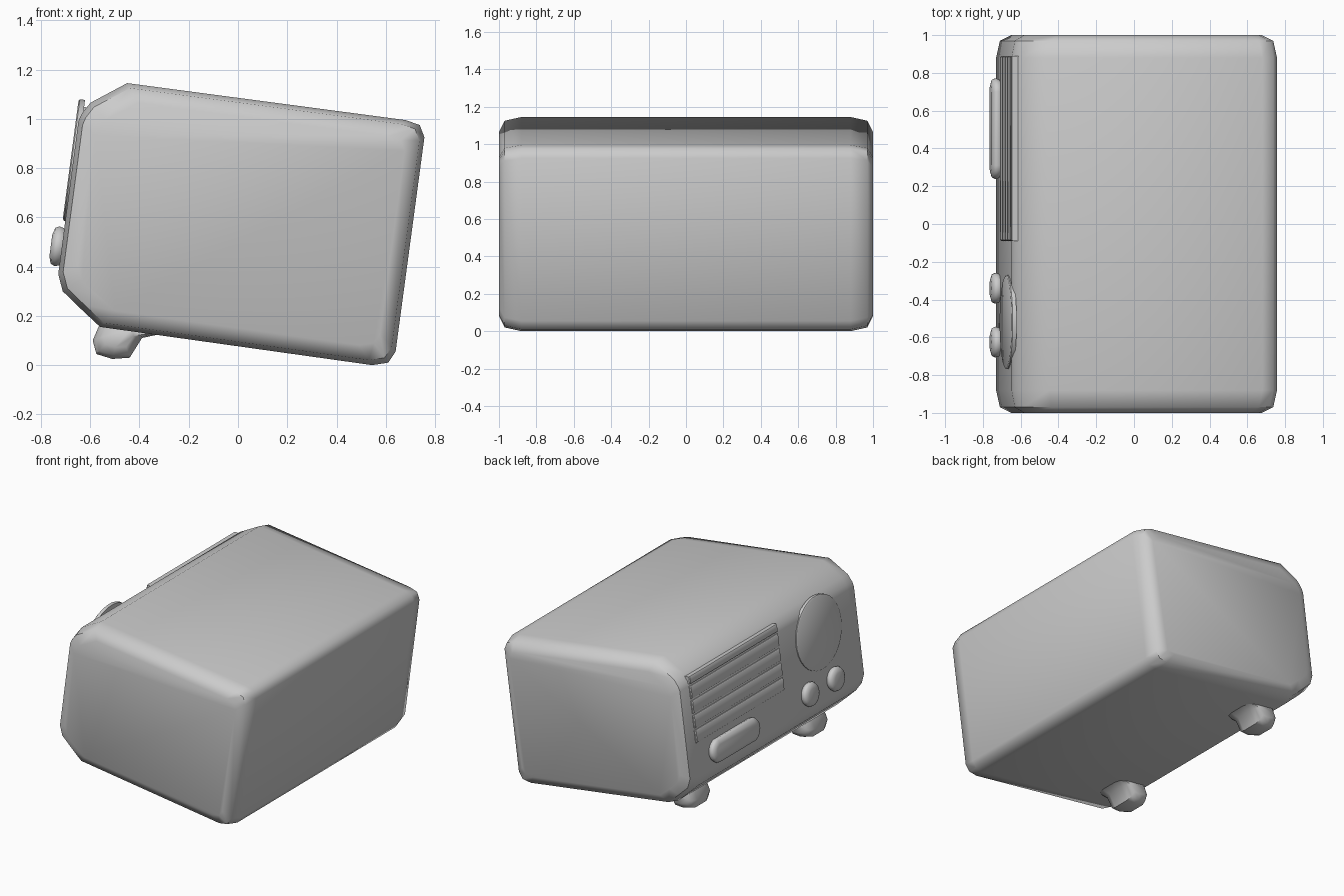
import bpy
import bmesh
from math import sin, cos, pi, radians
from mathutils import Vector

if "Cube" in bpy.data.objects:
    bpy.data.objects.remove(bpy.data.objects["Cube"])

A = radians(7.55)                       # backward tilt of the cabinet
UP = Vector((sin(A), 0, cos(A)))        # up along the face panel
BACK = Vector((cos(A), 0, -sin(A)))     # into the cabinet
SIDE = Vector((0, 1, 0))


def loft(name, rings, angle=50):
    """Skin a list of matching closed rings and cap both ends."""
    bm = bmesh.new()
    vs = [[bm.verts.new(p) for p in ring] for ring in rings]
    n = len(rings[0])
    for a, b in zip(vs, vs[1:]):
        for i in range(n):
            j = (i + 1) % n
            bm.faces.new((a[i], a[j], b[j], b[i]))
    bm.faces.new(vs[0])
    bm.faces.new(vs[-1])
    bmesh.ops.recalc_face_normals(bm, faces=bm.faces)
    me = bpy.data.meshes.new(name)
    bm.to_mesh(me)
    bm.free()
    ob = bpy.data.objects.new(name, me)
    bpy.context.collection.objects.link(ob)
    bpy.ops.object.select_all(action='DESELECT')
    ob.select_set(True)
    bpy.context.view_layer.objects.active = ob
    bpy.ops.object.shade_smooth_by_angle(angle=radians(angle))
    return ob


def slab(name, profile, centre, half, steps, y0=0):
    """Extrude an XZ profile along y; steps are (y, inset) end roundings."""
    c = Vector((centre[0], 0, centre[1]))
    rings = []
    full = [(-y, d) for y, d in steps] + [(y, d) for y, d in reversed(steps)]
    for y, d in full:
        ring = []
        for x, z in profile:
            p = Vector((x, 0, z)) - c
            p = c + BACK * (p.dot(BACK) * (1 - d / half[0])) \
                + UP * (p.dot(UP) * (1 - d / half[1]))
            ring.append(p + SIDE * (y0 + y))
        rings.append(ring)
    return loft(name, rings)


def panel(y, z, out=0.0):
    """Point on the face panel at width y and height z."""
    return Vector((-0.73 + (z - 0.37) * sin(A) / cos(A), y, z)) - BACK * out


def button(name, y, z, steps, stretch=0.0, n=24):
    """Round or pill-shaped part on the panel; steps are (radius, out)."""
    rings = []
    for r, out in steps:
        ring = []
        for i in range(n):
            t = 2 * pi * (i + 0.5) / n
            s = stretch if cos(t) > 0 else -stretch
            ring.append(panel(y, z, out) + SIDE * (r * cos(t) + s) + UP * (r * sin(t)))
        rings.append(ring)
    return loft(name, rings)


# Cabinet
cabinet = [(-0.45, 1.145), (0.68, 0.995), (0.738, 0.975), (0.757, 0.925),
           (0.64, 0.055), (0.61, 0.01), (0.545, 0.0), (-0.56, 0.155),
           (-0.64, 0.23), (-0.712, 0.30), (-0.73, 0.37), (-0.648, 0.99),
           (-0.635, 1.02), (-0.60, 1.065)]
slab("cabinet", cabinet, (0.015, 0.575), (0.69, 0.49),
     [(1.0, 0.072), (0.97, 0.018), (0.88, 0.0)])

# Front feet
foot = [(-0.56, 0.17), (-0.59, 0.10), (-0.575, 0.045), (-0.51, 0.025),
        (-0.44, 0.03), (-0.39, 0.11), (-0.32, 0.125), (-0.40, 0.17)]
for side, y in (("left", 0.655), ("right", -0.655)):
    slab(side + "_foot", foot, (-0.48, 0.13), (0.12, 0.10),
         [(0.12, 0.045), (0.10, 0.015), (0.06, 0.0)], y)

# Grille slats
for i in range(5):
    z0 = 0.60 + 0.1 * i
    z1 = z0 + (0.085 if i < 4 else 0.05)
    rings = []
    for y, out in ((-0.09, 0.004), (-0.085, 0.010), (0.885, 0.010), (0.89, 0.004)):
        rings.append([panel(y, z0, -0.06), panel(y, z0, out - 0.004),
                      panel(y, z0 + 0.007, out), panel(y, z1 - 0.007, out),
                      panel(y, z1, out - 0.004), panel(y, z1, -0.06)])
    loft(f"grille_slat_{i + 1}", rings, 30)

# Tuning dial
button("dial", -0.52, 0.832, [(0.25, -0.015), (0.25, 0.006), (0.242, 0.011)], n=32)

# Knobs and band selector bar
bump = [(0.068, -0.02), (0.078, 0.005), (0.082, 0.02), (0.074, 0.036), (0.045, 0.045)]
for i, y in enumerate((-0.34, -0.625)):
    button(f"knob_{i + 1}", y, 0.48, bump)
button("selector_bar", 0.505, 0.48, bump, stretch=0.185)
